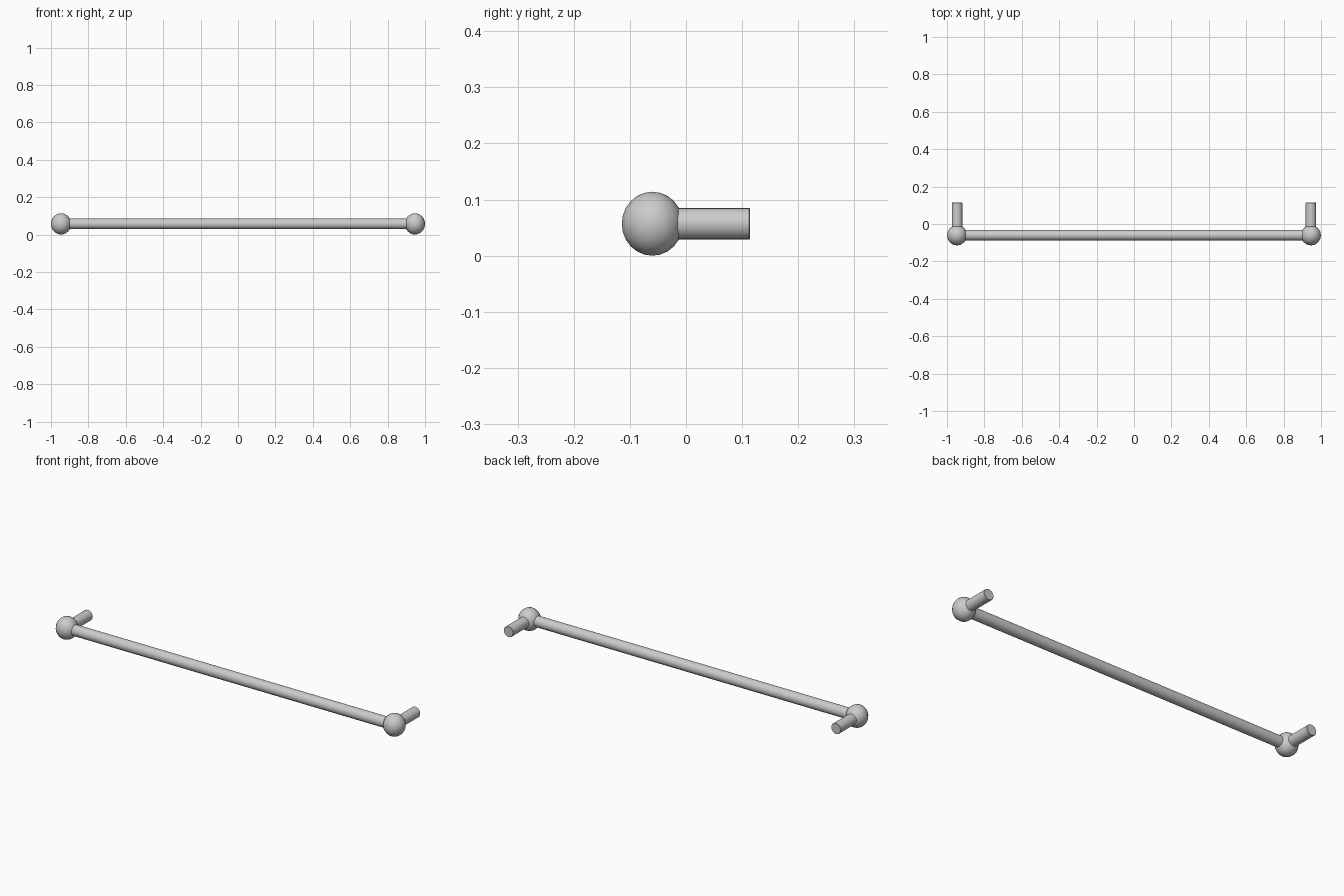
import bpy
from math import pi

if "Cube" in bpy.data.objects:
    bpy.data.objects.remove(bpy.data.objects["Cube"])

R = 0.028            # tube radius
Y, Z = -0.06, 0.057  # rail axis
X = 0.946            # end joint position


def smooth(name):
    ob = bpy.context.object
    ob.name = name
    bpy.ops.object.shade_smooth_by_angle(angle=pi / 5)
    return ob


def tube(name, loc, length, rot):
    bpy.ops.mesh.primitive_cylinder_add(vertices=24, radius=R, depth=length,
                                        location=loc, rotation=rot)
    return smooth(name)


# long horizontal rail
tube("rail", (0, Y, Z), 2 * X, (0, pi / 2, 0))

for side, s in (("left", -1), ("right", 1)):
    # ball joint at the end of the rail
    bpy.ops.mesh.primitive_uv_sphere_add(segments=16, ring_count=12, radius=1,
                                         location=(s * X, Y, Z))
    bpy.context.object.scale = (0.054, 0.0545, 0.057)
    smooth(side + "_ball")
    # wall post running back from the ball
    y0, y1 = Y, 0.1145
    post = tube(side + "_post", (s * X, (y0 + y1) / 2, Z), y1 - y0, (pi / 2, 0, 0))
    bev = post.modifiers.new("rim", 'BEVEL')
    bev.width = 0.002
    bev.segments = 1
